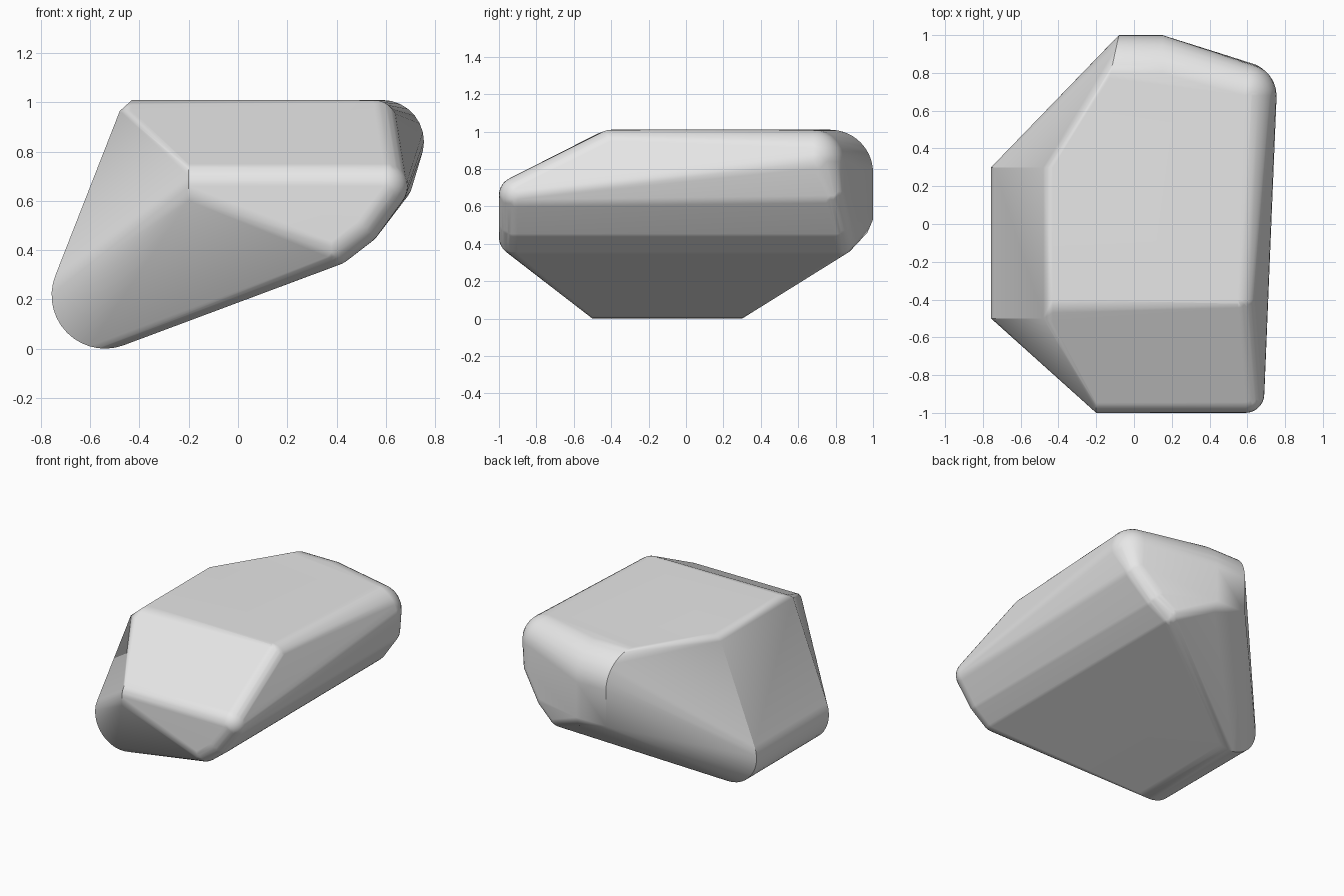
import bpy, bmesh
from math import sin, cos, pi, radians
from mathutils import Vector

cube = bpy.data.objects.get("Cube")
if cube:
    bpy.data.objects.remove(cube, do_unlink=True)


def arc(cu, cv, r, start, end, steps=14):
    """Points of an arc in a plane, angles in degrees."""
    return [(cu + r * cos(radians(start + (end - start) * i / steps)),
             cv + r * sin(radians(start + (end - start) * i / steps)))
            for i in range(steps + 1)]


def ball(center, r, segments=28, rings=14):
    """Points of a ball that rounds one corner."""
    points = [Vector(center) + Vector((0, 0, r * s)) for s in (-1, 1)]
    for j in range(1, rings):
        for i in range(segments):
            a, b = 2 * pi * i / segments, pi * j / rings
            points.append(Vector(center) + r * Vector((sin(b) * cos(a), sin(b) * sin(a), cos(b))))
    return points


points = []

# Rounded lower left roll, cut off flat at both ends
for y in (-0.5, 0.3):
    points += [(x, y, z) for x, z in arc(-0.54, 0.217, 0.217, 158, 291)]

# Upper left ridge with a narrow chamfer
points += [(-0.48, -0.5, 0.965), (-0.43, -0.52, 0.965), (-0.43, -0.47, 0.99),
           (-0.43, -0.4, 1.01), (-0.48, 0.3, 0.965), (-0.43, 0.3, 1.01)]

# Front left edge, rounded towards the sloping top
points += [(-0.2, y, z) for y, z in arc(-0.9, 0.66, 0.1, 116, 180, 8)]
points.append((-0.2, -1, 0.6))

# Back edge: large round at the top, upright wall, short lower chamfer
for x, lean in ((-0.08, 0.05), (0.15, 0)):
    points += [(x - lean * (1 - y) / 0.23, y, z) for y, z in arc(0.77, 0.78, 0.23, 0, 90)]
    points.append((x, 1, 0.53))
points.append((0.15, 0.97, 0.46))

# Rounded right side, from the top down along the front and the back
for center, r in (((0.55, -0.4, 0.91), 0.1),
                  ((0.59, -0.9, 0.66), 0.1),
                  ((0.485, -0.9, 0.516), 0.1),
                  ((0.38, -0.9, 0.435), 0.1),
                  ((0.585, 0.68, 0.84), 0.17),
                  ((0.61, 0.75, 0.68), 0.1),
                  ((0.485, 0.79, 0.516), 0.1),
                  ((0.38, 0.81, 0.435), 0.1)):
    points += ball(center, r)

# Wrap the points into one closed stone
bm = bmesh.new()
for p in points:
    bm.verts.new(p)
bmesh.ops.remove_doubles(bm, verts=bm.verts[:], dist=0.0005)
hull = bmesh.ops.convex_hull(bm, input=bm.verts[:])
inside = {g for key in ("geom_interior", "geom_unused") for g in hull[key]
          if isinstance(g, bmesh.types.BMVert)}
bmesh.ops.delete(bm, geom=list(inside), context='VERTS')
bmesh.ops.delete(bm, geom=[v for v in bm.verts if not v.link_faces], context='VERTS')
bmesh.ops.dissolve_limit(bm, angle_limit=radians(1), verts=bm.verts[:], edges=bm.edges[:])
bmesh.ops.recalc_face_normals(bm, faces=bm.faces[:])

mesh = bpy.data.meshes.new("rock")
bm.to_mesh(mesh)
bm.free()
rock = bpy.data.objects.new("rock", mesh)
bpy.context.collection.objects.link(rock)

# Plain stone colour
stone = bpy.data.materials.new("stone_grey")
stone.use_nodes = True
stone.diffuse_color = (0.8, 0.8, 0.8, 1)
stone.node_tree.nodes["Principled BSDF"].inputs["Base Color"].default_value = (0.8, 0.8, 0.8, 1)
mesh.materials.append(stone)

# Smooth rounds, crisp cut ends
bpy.ops.object.select_all(action='DESELECT')
rock.select_set(True)
bpy.context.view_layer.objects.active = rock
bpy.ops.object.shade_smooth_by_angle(angle=radians(30))
weighted = rock.modifiers.new("even_shading", 'WEIGHTED_NORMAL')
weighted.keep_sharp = True
